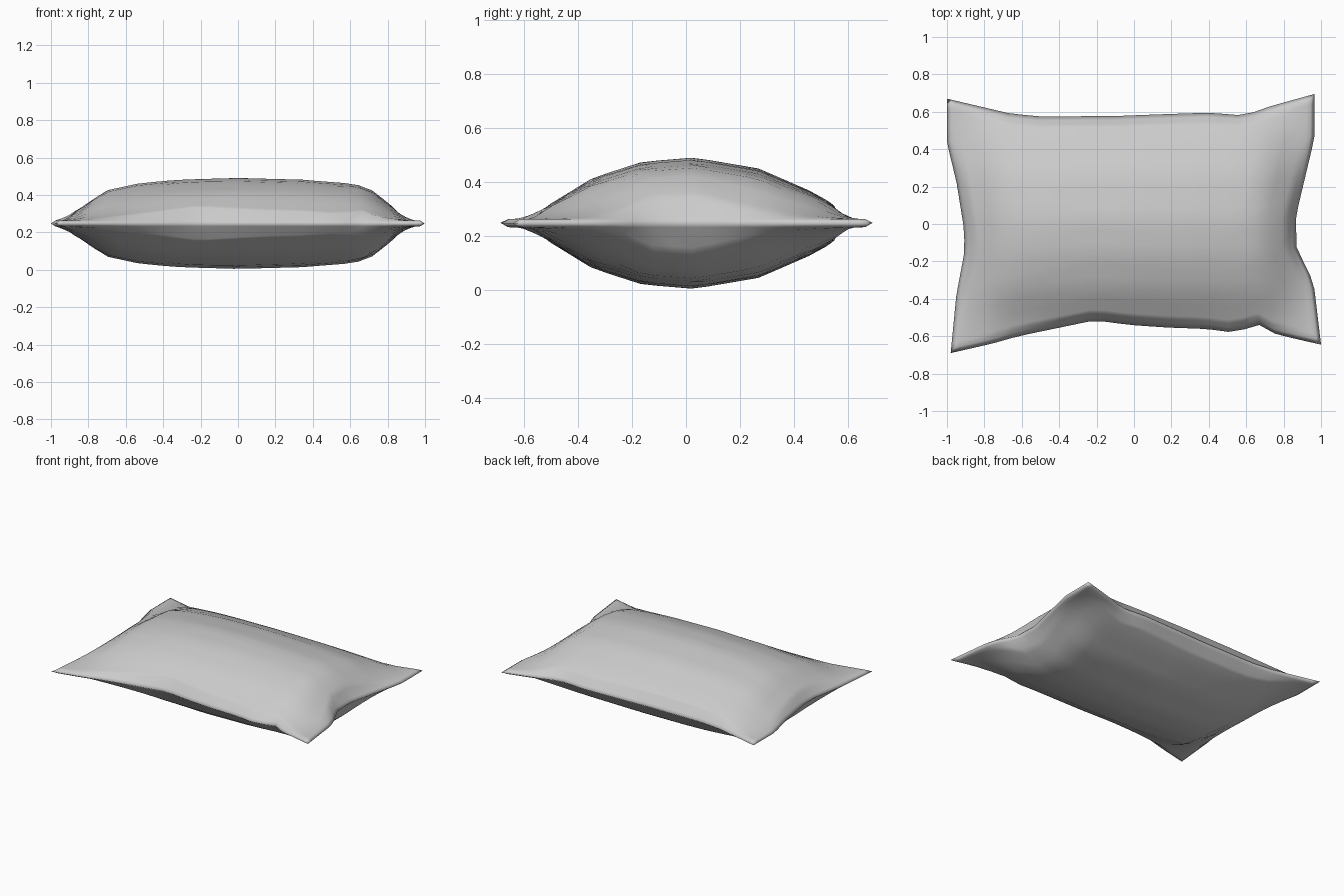
import bpy
import bmesh
from mathutils import Vector

cube = bpy.data.objects.get("Cube")
if cube:
    bpy.data.objects.remove(cube, do_unlink=True)

# Seam outline, seen from above
FRONT = [(-.98, -.69), (-.76, -.64), (-.62, -.6), (-.21, -.515), (-.02, -.54), (.2, -.555),
         (.38, -.56), (.53, -.58), (.67, -.54), (.76, -.59), (1, -.645)]
BACK = [(-1, .67), (-.66, .59), (-.5, .575), (-.1, .577), (.1, .585), (.4, .595),
        (.59, .58), (.73, .63), (.965, .695)]
LEFT = [(-.98, -.69), (-.95, -.38), (-.905, -.14), (-.91, -.02), (-.95, .23), (-1, .43), (-1, .67)]
RIGHT = [(1, -.645), (.96, -.31), (.87, -.13), (.865, .04), (.965, .46), (.965, .695)]

# Fullness of the stuffing across the width (x) and the depth (y)
WIDE = [(-1, 0), (-.9, .15), (-.82, .36), (-.71, .71), (-.53, .88), (-.35, .95), (0, 1),
        (.35, .96), (.55, .89), (.69, .8), (.77, .53), (.88, .13), (.94, .03), (1, 0)]
DEEP = [(-.69, 0), (-.6, .06), (-.52, .2), (-.345, .67), (-.16, .93), (.03, 1),
        (.27, .82), (.49, .4), (.6, .07), (.7, 0)]
MIDDLE, SWELL, RIM = .248, .229, .015


def lerp(points, value):
    """Second coordinate of a polyline at a given first coordinate."""
    for (a, p), (b, q) in zip(points, points[1:]):
        if value <= b:
            return p + (q - p) * (value - a) / (b - a)
    return points[-1][1]


def along(edge, f, axis):
    """Point on an outline edge at fraction f of its run along an axis."""
    start, end = edge[0][axis], edge[-1][axis]
    value = start + (end - start) * f
    other = lerp([(p[axis], p[1 - axis]) for p in edge], value)
    return Vector((value, other) if axis == 0 else (other, value))


def patch(u, v):
    """Blend the four outline edges into a surface."""
    sides = along(LEFT, v, 1) * (1 - u) + along(RIGHT, v, 1) * u
    ends = along(FRONT, u, 0) * (1 - v) + along(BACK, u, 0) * v
    low = Vector(FRONT[0]) * (1 - u) + Vector(FRONT[-1]) * u
    high = Vector(BACK[0]) * (1 - u) + Vector(BACK[-1]) * u
    return sides + ends - low * (1 - v) - high * v


def stations(count, inset):
    """Even steps with narrow first and last steps for the seam bead."""
    inner = [i / count for i in range(1, count)]
    return [0, inset, inset * 2] + inner + [1 - inset * 2, 1 - inset, 1]


us, vs = stations(24, .011), stations(18, .019)
bm = bmesh.new()
seam = {}


def shell(side):
    """One half of the cover; both halves share the seam vertices."""
    grid = {}
    for i, u in enumerate(us):
        for j, v in enumerate(vs):
            p = patch(u, v)
            if u in (0, 1) or v in (0, 1):
                if (i, j) not in seam:
                    seam[i, j] = bm.verts.new((p.x, p.y, MIDDLE))
                grid[i, j] = seam[i, j]
                continue
            h = RIM
            if 1 < i < len(us) - 2 and 1 < j < len(vs) - 2:
                h += SWELL * lerp(WIDE, p.x) * lerp(DEEP, p.y)
            grid[i, j] = bm.verts.new((p.x, p.y, MIDDLE + side * h))
    for i in range(len(us) - 1):
        for j in range(len(vs) - 1):
            quad = [grid[i, j], grid[i + 1, j], grid[i + 1, j + 1], grid[i, j + 1]]
            bm.faces.new(quad if side > 0 else quad[::-1])


shell(1)
shell(-1)
mesh = bpy.data.meshes.new("pillow")
bm.to_mesh(mesh)
bm.free()
mesh.shade_smooth()
pillow = bpy.data.objects.new("pillow", mesh)
bpy.context.collection.objects.link(pillow)

# Plain grey cloth
cloth = bpy.data.materials.new("light grey cloth")
cloth.use_nodes = True
colour = (.6, .6, .6, 1)
cloth.diffuse_color = colour
cloth.node_tree.nodes["Principled BSDF"].inputs["Base Color"].default_value = colour
mesh.materials.append(cloth)
